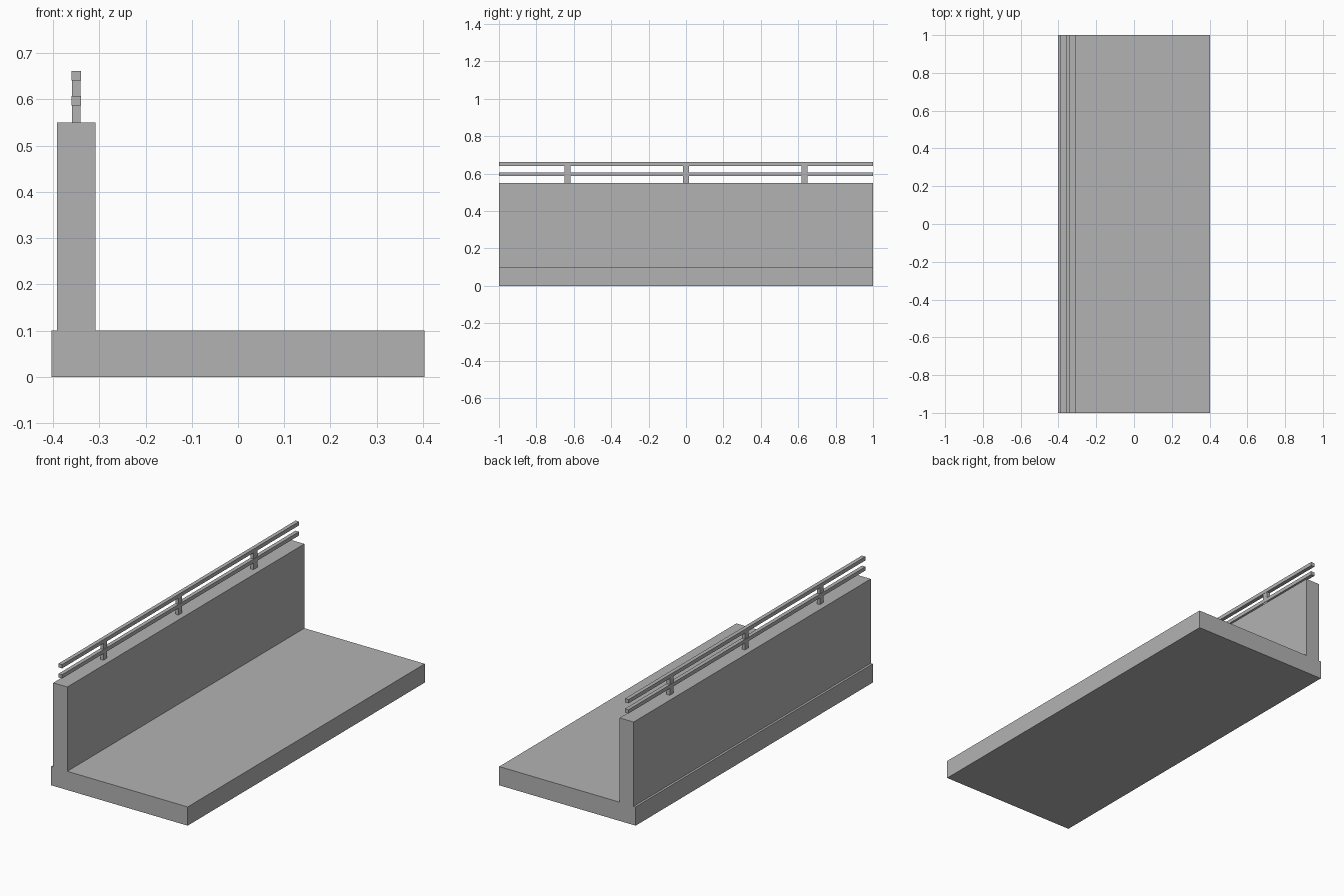
import bpy
import bmesh

default_cube = bpy.data.objects.get("Cube")
if default_cube:
    bpy.data.objects.remove(default_cube, do_unlink=True)

# Single concrete grey
grey = bpy.data.materials.new("concrete_grey")
grey.use_nodes = True
colour = (0.45, 0.45, 0.45, 1)
grey.diffuse_color = colour
grey.node_tree.nodes["Principled BSDF"].inputs["Base Color"].default_value = colour


def extrude_profile(name, profile, y0, y1):
    """Closed x-z profile extruded along y."""
    bm = bmesh.new()
    face = bm.faces.new([bm.verts.new((x, y0, z)) for x, z in profile])
    new = bmesh.ops.extrude_face_region(bm, geom=[face])["geom"]
    verts = [v for v in new if isinstance(v, bmesh.types.BMVert)]
    bmesh.ops.translate(bm, verts=verts, vec=(0, y1 - y0, 0))
    bmesh.ops.recalc_face_normals(bm, faces=bm.faces)
    mesh = bpy.data.meshes.new(name)
    bm.to_mesh(mesh)
    bm.free()
    mesh.materials.append(grey)
    obj = bpy.data.objects.new(name, mesh)
    bpy.context.collection.objects.link(obj)
    return obj


def bar(name, x, width, z0, z1, y0, y1):
    h = width / 2
    return extrude_profile(name, [(x - h, z0), (x + h, z0), (x + h, z1), (x - h, z1)], y0, y1)


# Floor slab and parapet wall as one cast section
slab, wall_top, edge = 0.1, 0.55, 0.403
outer, inner = -0.391, -0.308
extrude_profile("slab_and_wall", [
    (-edge, 0), (edge, 0), (edge, slab), (inner, slab),
    (inner, wall_top), (outer, wall_top), (outer, slab), (-edge, slab)], -1, 1)

# Two long rails on three posts, centred on the wall
rail_x = (outer + inner) / 2
for name, z in (("lower_rail", 0.597), ("upper_rail", 0.651)):
    bar(name, rail_x, 0.021, z - 0.01, z + 0.01, -1, 1)
for name, y in (("front_post", -0.633), ("middle_post", 0), ("back_post", 0.633)):
    bar(name, rail_x, 0.018, wall_top, 0.643, y - 0.016, y + 0.016)
